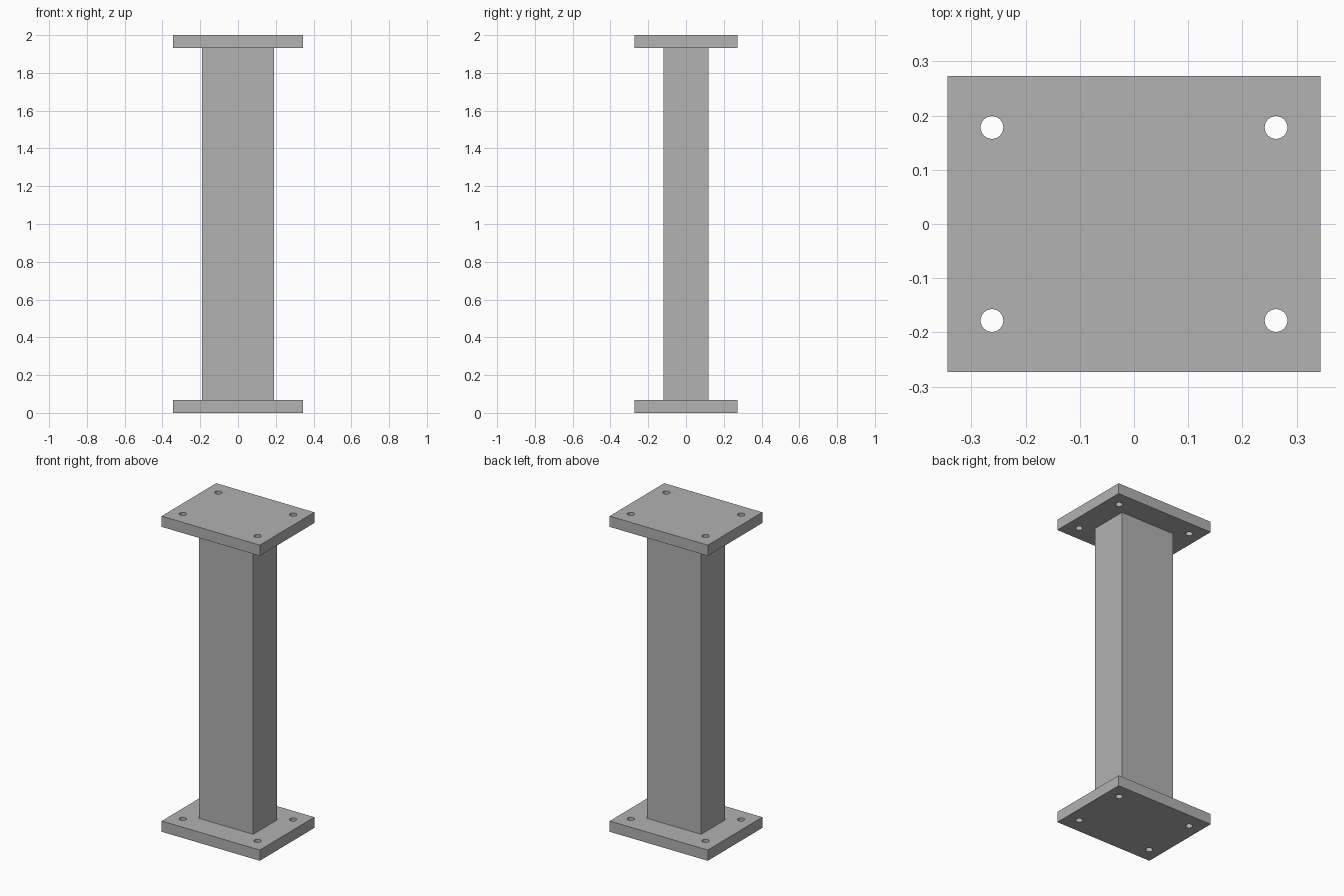
import bpy
import math

cube = bpy.data.objects.get("Cube")
if cube:
    bpy.data.objects.remove(cube, do_unlink=True)

HEIGHT = 2.0
PLATE_X, PLATE_Y, PLATE_Z = 0.688, 0.546, 0.068
COLUMN_X, COLUMN_Y = 0.38, 0.24
HOLE_X, HOLE_Y, HOLE_RADIUS = 0.262, 0.178, 0.021

steel = bpy.data.materials.new("grey steel")
steel.use_nodes = True
grey = (0.445, 0.445, 0.445, 1)
steel.diffuse_color = grey
steel.node_tree.nodes["Principled BSDF"].inputs["Base Color"].default_value = grey


def box(name, size, z):
    """Box centred on the z axis, standing at height z."""
    bpy.ops.mesh.primitive_cube_add(size=1, location=(0, 0, z + size[2] / 2))
    obj = bpy.context.object
    obj.name = name
    obj.scale = size
    bpy.ops.object.transform_apply(location=False, rotation=False, scale=True)
    obj.data.materials.append(steel)
    return obj


def drill(obj, x, y):
    """Cut a round bolt hole straight down through the part."""
    bpy.ops.mesh.primitive_cylinder_add(
        vertices=32, radius=HOLE_RADIUS, depth=PLATE_Z * 3,
        location=(x, y, obj.location.z))
    cutter = bpy.context.object
    cutter.hide_render = True
    cutter.data.materials.append(steel)
    cut = obj.modifiers.new("bolt hole", 'BOOLEAN')
    cut.operation = 'DIFFERENCE'
    cut.solver = 'EXACT'
    cut.object = cutter
    bpy.context.view_layer.objects.active = obj
    bpy.ops.object.modifier_apply(modifier=cut.name)
    bpy.data.objects.remove(cutter, do_unlink=True)


# Rectangular post between the plates
box("column", (COLUMN_X, COLUMN_Y, HEIGHT - 2 * PLATE_Z), PLATE_Z)

# Matching end plates with four bolt holes each
for name, z in (("base_plate", 0), ("top_plate", HEIGHT - PLATE_Z)):
    plate = box(name, (PLATE_X, PLATE_Y, PLATE_Z), z)
    for sx in (-1, 1):
        for sy in (-1, 1):
            drill(plate, sx * HOLE_X, sy * HOLE_Y)
    bpy.ops.object.select_all(action='DESELECT')
    plate.select_set(True)
    bpy.context.view_layer.objects.active = plate
    bpy.ops.object.shade_smooth_by_angle(angle=math.radians(30))
